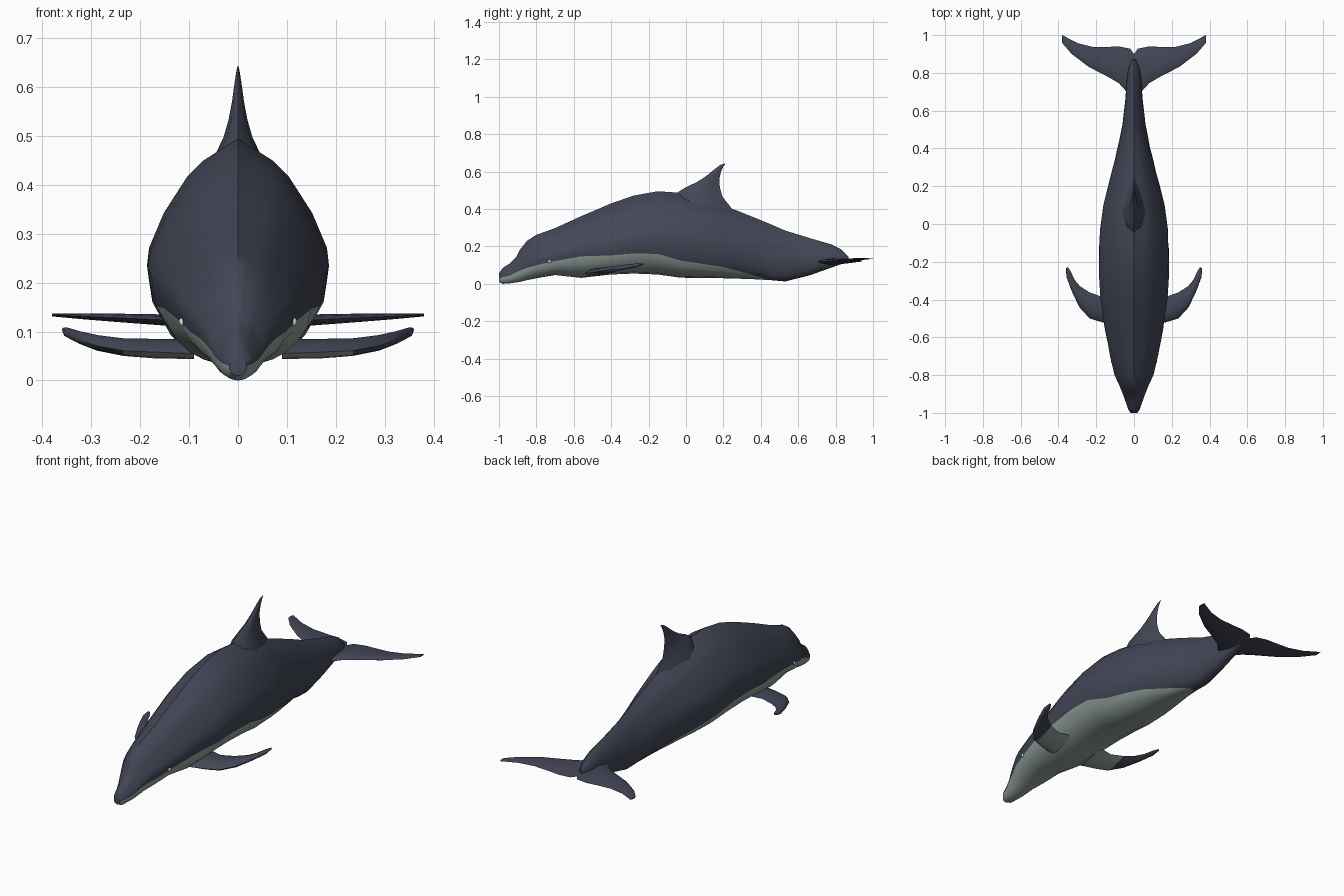
import bpy
import bmesh
import math
from mathutils import Vector

cube = bpy.data.objects.get("Cube")
if cube:
    bpy.data.objects.remove(cube, do_unlink=True)


def make_material(name, rgb):
    mat = bpy.data.materials.new(name)
    mat.use_nodes = True
    mat.diffuse_color = (*rgb, 1)
    mat.node_tree.nodes["Principled BSDF"].inputs["Base Color"].default_value = (*rgb, 1)
    return mat


SLATE = make_material("slate_skin", (.056, .062, .092))
PALE = make_material("pale_belly", (.28, .35, .33))
WHITE = make_material("eye_white", (.8, .82, .82))


def finish(name, bm, angle, materials):
    """Turn a bmesh into a smooth-shaded object."""
    bmesh.ops.recalc_face_normals(bm, faces=bm.faces)
    mesh = bpy.data.meshes.new(name)
    bm.to_mesh(mesh)
    bm.free()
    for mat in materials:
        mesh.materials.append(mat)
    obj = bpy.data.objects.new(name, mesh)
    bpy.context.collection.objects.link(obj)
    bpy.ops.object.select_all(action="DESELECT")
    obj.select_set(True)
    bpy.context.view_layer.objects.active = obj
    bpy.ops.object.shade_smooth_by_angle(angle=math.radians(angle))
    return obj


def loft(rings, paint=None):
    """Skin closed rings of points; paint(ring, segment) gives a material index."""
    bm = bmesh.new()
    loops = [[bm.verts.new(p) for p in ring] for ring in rings]
    for r, (a, b) in enumerate(zip(loops, loops[1:])):
        for s in range(len(a)):
            t = (s + 1) % len(a)
            face = bm.faces.new((a[s], a[t], b[t], b[s]))
            if paint:
                face.material_index = paint(r, s)
    bm.faces.new(loops[0])
    bm.faces.new(loops[-1])
    return bm


# Body cross-section, top to bottom: share of half width, share of height
SECTION = [(0, 1), (.48, .87), (.8, .66), (1, .46), (.93, .25), (.72, .1), (.4, .02), (0, 0)]

# Body stations: y, top, bottom, half width, height of the belly colour edge
STATIONS = [
    (-1, .055, .01, .018, .03), (-.98, .085, 0, .032, .035),
    (-.94, .11, .003, .045, .045), (-.91, .14, .007, .056, .06),
    (-.89, .18, .01, .064, .07), (-.85, .23, .02, .08, .085),
    (-.8, .262, .03, .103, .1), (-.7, .298, .047, .127, .122),
    (-.56, .362, .032, .156, .147), (-.4, .43, .05, .179, .152),
    (-.28, .472, .055, .187, .163), (-.15, .495, .05, .189, .16),
    (-.03, .487, .033, .18, .125), (.1, .455, .031, .164, .105),
    (.2, .42, .03, .14, .09), (.34, .365, .026, .103, .052),
    (.45, .32, .02, .078, .022), (.53, .285, .013, .062, 0),
    (.66, .245, .045, .047, 0), (.78, .21, .088, .038, 0),
    (.83, .185, .105, .028, 0), (.87, .145, .115, .01, 0)]
UPPER, LOWER = 10, 6
BELLY_END = .45


def section_at(u):
    i = min(int(u), len(SECTION) - 2)
    return Vector(SECTION[i]).lerp(Vector(SECTION[i + 1]), u - i)


def edge_parameter(height):
    """Find where the section reaches the given share of height."""
    for i, (a, b) in enumerate(zip(SECTION, SECTION[1:])):
        if a[1] >= height >= b[1]:
            return i + (a[1] - height) / (a[1] - b[1])
    return len(SECTION) - 1


def body_ring(y, top, bottom, half, edge):
    last = len(SECTION) - 1
    cut = min(edge_parameter(max(0, (edge - bottom) / (top - bottom))), last - .4)
    steps = [cut * i / UPPER for i in range(UPPER)]
    steps += [cut + (last - cut) * i / LOWER for i in range(LOWER + 1)]
    side = [section_at(u) for u in steps]
    pts = [(w * half, y, bottom + h * (top - bottom)) for w, h in side]
    return pts + [(-x, py, z) for x, py, z in reversed(pts[1:-1])]


def belly_paint(r, s):
    below = UPPER <= s < UPPER + 2 * LOWER
    return int(below and STATIONS[r][0] < BELLY_END)


finish("body", loft([body_ring(*s) for s in STATIONS], belly_paint), 50, [SLATE, PALE])

# Fins share one lens-shaped section: share of chord, share of thickness
LENS = [(0, 0), (.12, .65), (.35, 1), (.7, .6), (1, 0), (.7, -.6), (.35, -1), (.12, -.65)]


def fin(name, stations, across, paint=None):
    """Loft lens sections given as leading point, trailing point, half thickness."""
    rings = []
    for lead, trail, thick in stations:
        lead, trail = Vector(lead), Vector(trail)
        rings.append([lead.lerp(trail, c) + Vector(across) * thick * t for c, t in LENS])
    return finish(name, loft(rings, paint), 60, [SLATE, PALE])


# Dorsal fin: leading (y, z), trailing (y, z), half thickness
DORSAL = [(-.07, .44, .3, .33, .07), (-.04, .492, .235, .415, .045),
          (0, .517, .195, .465, .029), (.06, .545, .181, .515, .019),
          (.11, .578, .178, .56, .012), (.155, .615, .187, .6, .007),
          (.185, .637, .2, .628, .003), (.207, .643, .21, .64, .001)]
fin("dorsal_fin", [((0, a, b), (0, c, d), t) for a, b, c, d, t in DORSAL], (1, 0, 0))

# Flippers and flukes: leading (x, y), trailing (x, y), half thickness
FLIPPER = [(.09, -.54, .09, -.37, .02), (.17, -.52, .17, -.385, .02),
           (.235, -.5, .235, -.362, .018), (.29, -.44, .285, -.33, .016),
           (.33, -.355, .315, -.295, .013), (.358, -.28, .335, -.25, .01),
           (.36, -.235, .35, -.228, .004)]
FLUKE = [(0, .69, 0, .9, .016), (.03, .69, .02, .928, .016),
         (.08, .745, .08, .94, .014), (.13, .775, .13, .938, .012),
         (.24, .832, .22, .938, .009), (.33, .9, .3, .958, .006),
         (.38, .958, .38, 1, .003)]


def flipper_height(x, y):
    return .058 + .15 * (y + .52) + .03 * max(0, x - .25)


def fluke_height(x, y):
    return .117 + .045 * x


def flipper_paint(r, s):
    # pale underside near the root
    return int(r < 2 and s >= len(LENS) // 2)


for side, word in ((1, "left"), (-1, "right")):
    for part, table, height, paint in (("flipper", FLIPPER, flipper_height, flipper_paint),
                                       ("tail_fluke", FLUKE, fluke_height, None)):
        rows = [((side * a, b, height(a, b)), (side * c, d, height(c, d)), t)
                for a, b, c, d, t in table]
        fin(word + "_" + part, rows, (0, 0, 1), paint)

    # Small eye set into the side of the head
    bm = bmesh.new()
    bmesh.ops.create_uvsphere(bm, u_segments=12, v_segments=8, radius=.009)
    bmesh.ops.translate(bm, verts=bm.verts, vec=(side * .112, -.73, .12))
    finish(word + "_eye", bm, 60, [WHITE])
